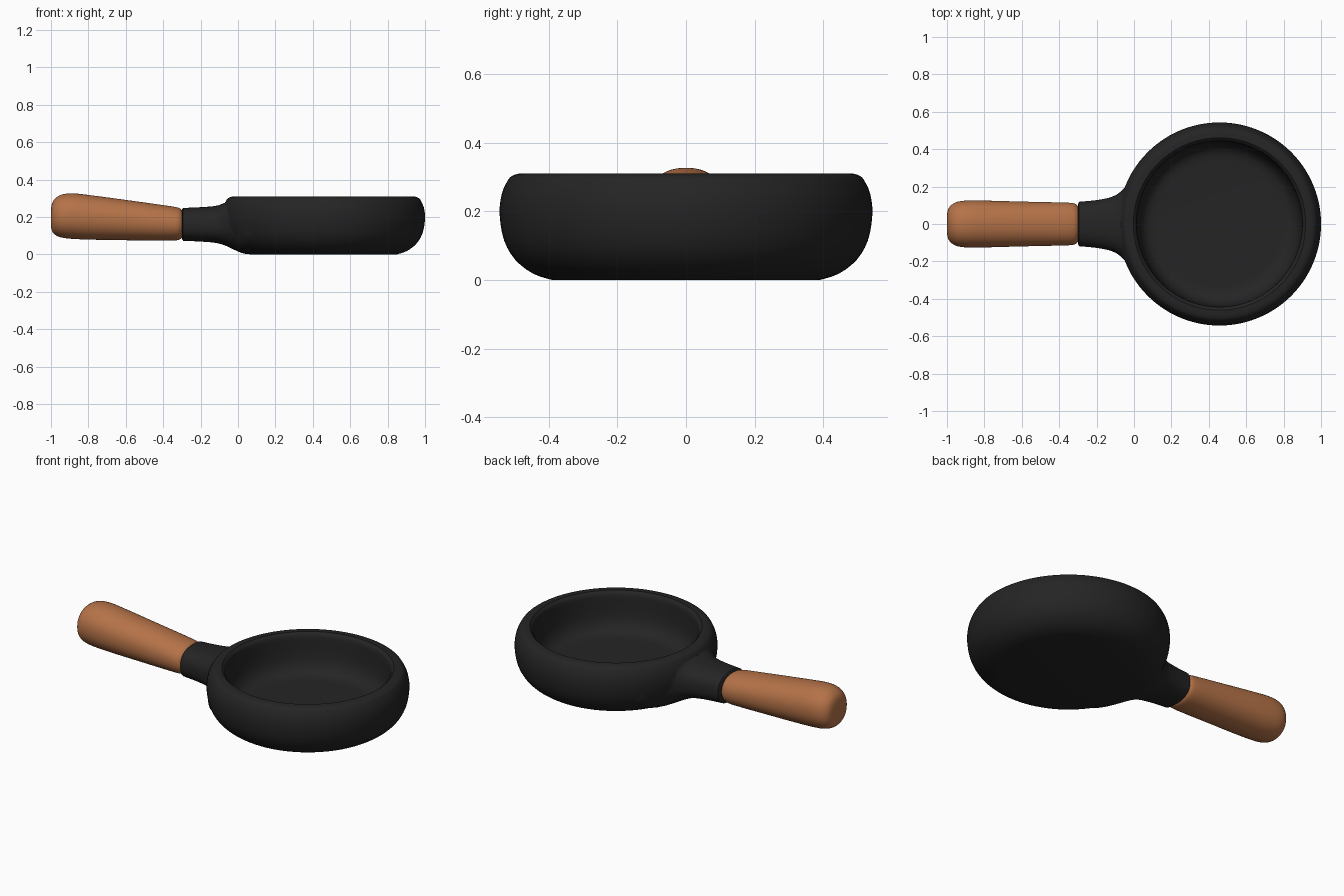
import bpy, bmesh, math

if "Cube" in bpy.data.objects:
    bpy.data.objects.remove(bpy.data.objects["Cube"])

CX = 0.457  # pan axis


def material(name, rgb):
    m = bpy.data.materials.new(name)
    m.diffuse_color = (*rgb, 1)
    m.use_nodes = True
    m.node_tree.nodes["Principled BSDF"].inputs["Base Color"].default_value = m.diffuse_color
    return m


BLACK = material("black iron", (0.018, 0.018, 0.018))
WOOD = material("brown wood", (0.46, 0.17, 0.065))


def refine(pts, k):
    """Catmull-Rom interpolation of a list of tuples."""
    out = []
    for i in range(len(pts) - 1):
        a, b, c, d = (pts[max(i - 1, 0)], pts[i], pts[i + 1], pts[min(i + 2, len(pts) - 1)])
        for j in range(k):
            t = j / k
            out.append(tuple(0.5 * (2 * q + (r - p) * t + (2 * p - 5 * q + 4 * r - s) * t * t
                                    + (3 * q - p - 3 * r + s) * t ** 3)
                             for p, q, r, s in zip(a, b, c, d)))
    return out + [pts[-1]]


def skin(name, rings, mat):
    """Closed solid from a stack of equal rings, capped at both ends."""
    bm = bmesh.new()
    vs = [[bm.verts.new(p) for p in r] for r in rings]
    n = len(vs[0])
    for a, b in zip(vs, vs[1:]):
        for i in range(n):
            bm.faces.new((a[i], a[(i + 1) % n], b[(i + 1) % n], b[i]))
    bm.faces.new(vs[0][::-1])
    bm.faces.new(vs[-1])
    bmesh.ops.recalc_face_normals(bm, faces=bm.faces)
    me = bpy.data.meshes.new(name)
    bm.to_mesh(me)
    bm.free()
    me.materials.append(mat)
    ob = bpy.data.objects.new(name, me)
    bpy.context.collection.objects.link(ob)
    return ob


def lathe(name, profile, mat, n=96):
    return skin(name, [[(CX + r * math.cos(2 * math.pi * i / n), r * math.sin(2 * math.pi * i / n), z)
                        for i in range(n)] for r, z in profile], mat)


def loft(name, sections, mat, e, n=48):
    """Sections: x, half width, low z, high z; superellipse exponent e."""
    rings = []
    for x, w, lo, hi in sections:
        ring = []
        for i in range(n):
            a = 2 * math.pi * (i + 0.5) / n
            c, s = math.cos(a), math.sin(a)
            ring.append((x, w * math.copysign(abs(c) ** (2 / e), c),
                         (lo + hi) / 2 + (hi - lo) / 2 * math.copysign(abs(s) ** (2 / e), s)))
        rings.append(ring)
    return skin(name, rings, mat)


def boolean(ob, other, op):
    m = ob.modifiers.new(op, 'BOOLEAN')
    m.operation, m.solver, m.object = op, 'EXACT', other
    bpy.context.view_layer.objects.active = ob
    bpy.ops.object.modifier_apply(modifier=m.name)
    bpy.data.objects.remove(other)


def smooth(ob, deg):
    bpy.ops.object.select_all(action='DESELECT')
    ob.select_set(True)
    bpy.context.view_layer.objects.active = ob
    bpy.ops.object.shade_smooth_by_angle(angle=math.radians(deg))


# Pan body with bulging sides
pan = lathe("pan", refine([(0.39, 0), (0.445, 0.018), (0.497, 0.058), (0.53, 0.115), (0.543, 0.19),
                           (0.537, 0.25), (0.518, 0.292), (0.503, 0.305), (0.485, 0.31)], 3), BLACK)
# Neck flaring into the body
neck = loft("neck", [(-0.3, 0.108, 0.082, 0.24)] + refine(
    [(-0.293, 0.119, 0.073, 0.249), (-0.2, 0.128, 0.069, 0.253), (-0.12, 0.145, 0.062, 0.26),
     (-0.07, 0.175, 0.048, 0.277), (-0.02, 0.235, 0.025, 0.3), (0.02, 0.305, 0.008, 0.3085),
     (0.06, 0.36, 0.002, 0.3085), (0.15, 0.41, 0.004, 0.305)], 4), BLACK, 2.5)
# Cooking cavity
cavity = lathe("cavity", [(0.466, 0.4), (0.462, 0.311)] + refine(
    [(0.452, 0.302), (0.444, 0.285), (0.44, 0.22), (0.43, 0.15),
     (0.405, 0.105), (0.37, 0.085), (0.33, 0.08)], 3), BLACK)
boolean(pan, neck, 'UNION')
boolean(pan, cavity, 'DIFFERENCE')
smooth(pan, 40)

# Wooden handle, thicker at the free end
handle = loft("handle", refine(
    [(-1.0, 0.05, 0.15, 0.24), (-0.993, 0.08, 0.123, 0.276), (-0.975, 0.103, 0.103, 0.302),
     (-0.94, 0.12, 0.09, 0.321), (-0.88, 0.126, 0.083, 0.327), (-0.78, 0.125, 0.079, 0.316),
     (-0.6, 0.12, 0.076, 0.292), (-0.42, 0.116, 0.074, 0.267), (-0.335, 0.113, 0.075, 0.254),
     (-0.31, 0.105, 0.081, 0.246), (-0.298, 0.094, 0.09, 0.235)], 4), WOOD, 2.15)
smooth(handle, 50)
